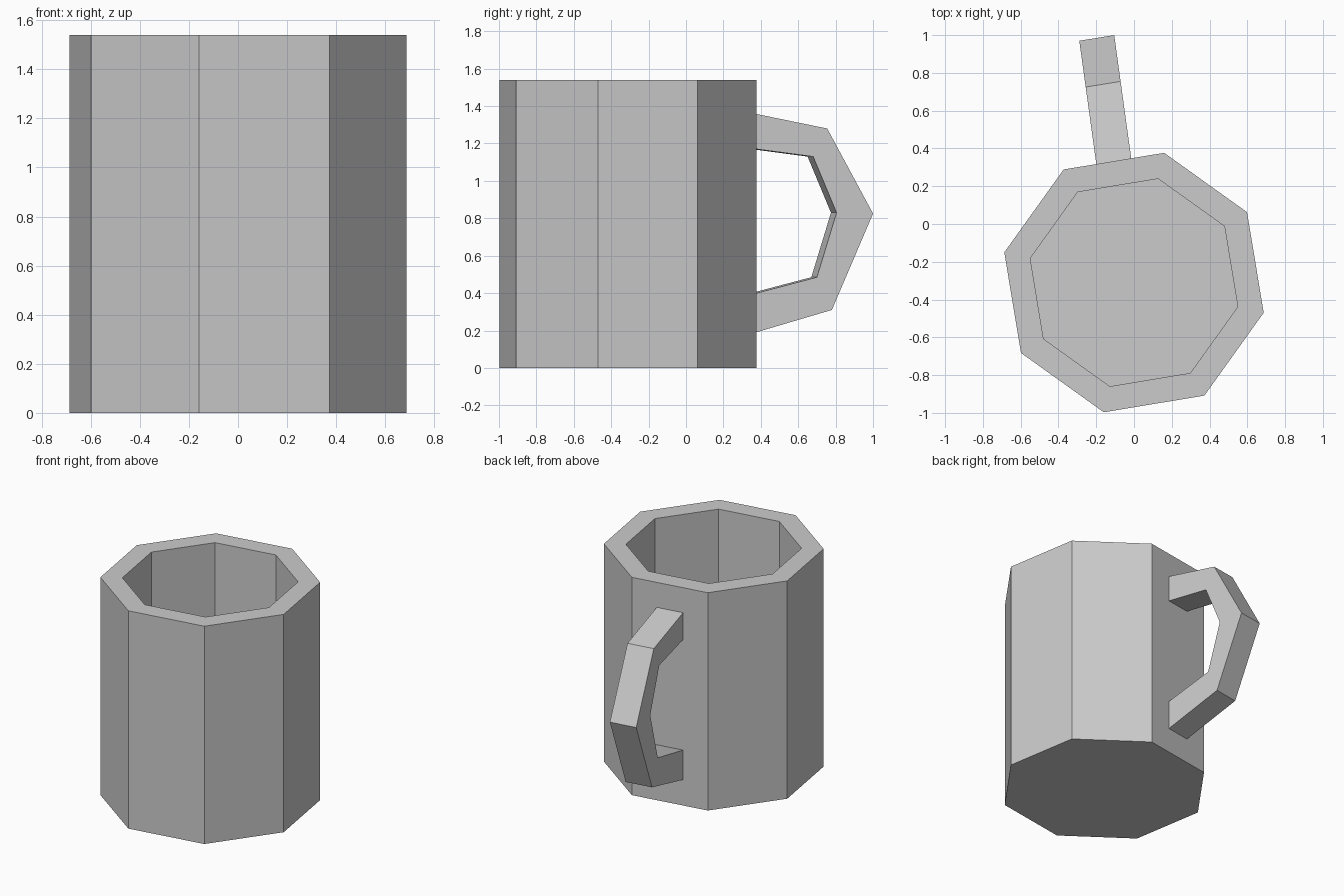
import bpy, bmesh
from math import cos, sin, radians

if "Cube" in bpy.data.objects:
    bpy.data.objects.remove(bpy.data.objects["Cube"])


def build(name, sections, cap_start=True, cap_end=True):
    """Skin a list of equal-length vertex rings into a flat-shaded object."""
    bm = bmesh.new()
    rings = [[bm.verts.new(p) for p in s] for s in sections]
    n = len(rings[0])
    for a, b in zip(rings, rings[1:]):
        for i in range(n):
            j = (i + 1) % n
            bm.faces.new((a[i], a[j], b[j], b[i]))
    if cap_start:
        bm.faces.new(rings[0])
    if cap_end:
        bm.faces.new(rings[-1])
    bmesh.ops.recalc_face_normals(bm, faces=bm.faces)
    mesh = bpy.data.meshes.new(name)
    bm.to_mesh(mesh)
    bm.free()
    obj = bpy.data.objects.new(name, mesh)
    bpy.context.collection.objects.link(obj)
    return obj


def octagon(radius, z):
    angles = [radians(31.9 + 45 * k) for k in range(8)]
    return [(radius * cos(a), -0.31 + radius * sin(a), z) for a in angles]


# Mug body: outer wall, rim, inner wall and cavity floor
HEIGHT = 1.54
build("mug_body", [octagon(0.705, 0), octagon(0.705, HEIGHT),
                   octagon(0.564, HEIGHT), octagon(0.564, 0.14)])

# Handle: (outer y, outer z, inner y, inner z) along its right side
stations = [(0.34, 1.365, 0.34, 1.175),
            (0.755, 1.28, 0.68, 1.13),
            (1.0, 0.825, 0.805, 0.83),
            (0.78, 0.31, 0.70, 0.485),
            (0.34, 0.18, 0.34, 0.39)]


def handle_section(yo, zo, yi, zi):
    def right(y, z):
        return (-0.015 - 0.138 * (y - 0.35), y, z)

    def left(y, z):
        x, y, z = right(y, z)
        return (x - 0.185, y - 0.03, z)

    return [right(yo, zo), left(yo, zo), left(yi, zi), right(yi, zi)]


build("mug_handle", [handle_section(*s) for s in stations])
